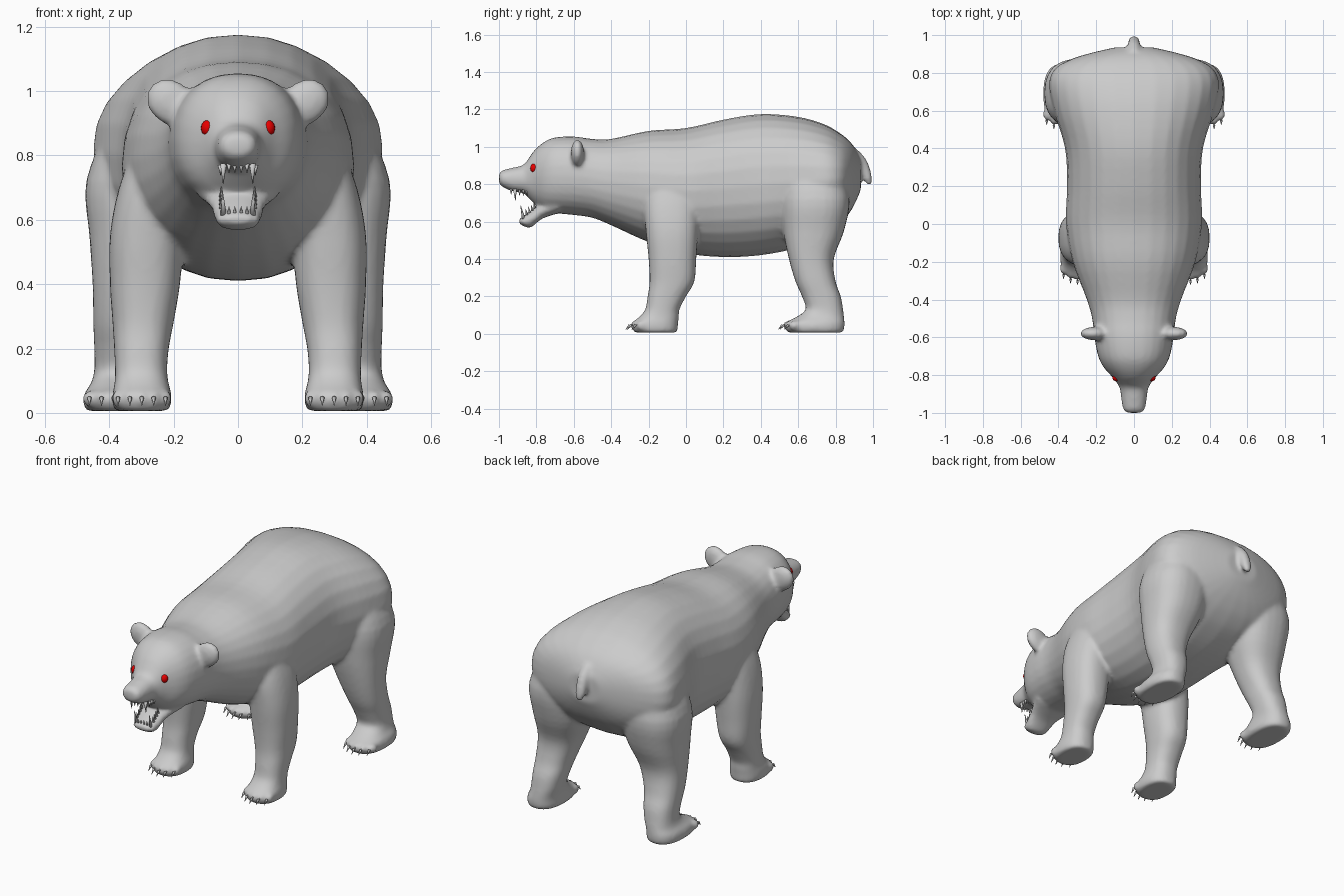
import bpy, bmesh, math
from mathutils import Vector, Matrix

if "Cube" in bpy.data.objects:
    bpy.data.objects.remove(bpy.data.objects["Cube"])


def catmull(rings, steps=4):
    """Smoothly resample a list of rings."""
    out, n = [], len(rings)
    for i in range(n - 1):
        p = [rings[max(0, min(n - 1, i + k))] for k in (-1, 0, 1, 2)]
        for s in range(steps):
            t = s / steps
            out.append([0.5 * (2 * b + (c - a) * t + (2 * a - 5 * b + 4 * c - d) * t * t
                               + (3 * b - a - 3 * c + d) * t ** 3)
                        for a, b, c, d in zip(*p)])
    return out + [list(rings[-1])]


def loft(bm, axis, rings, side=1, power=2.2, n=28):
    """Skin oval rings (t, x0, x1, v0, v1) running along y (v = z) or z (v = y)."""
    loops = []
    for t, x0, x1, v0, v1 in catmull(rings):
        loop = []
        for k in range(n):
            a = 2 * math.pi * k / n
            c, s = math.cos(a), math.sin(a)
            x = (x0 + x1) / 2 + (x1 - x0) / 2 * math.copysign(abs(c) ** (2 / power), c)
            v = (v0 + v1) / 2 + (v1 - v0) / 2 * math.copysign(abs(s) ** (2 / power), s)
            loop.append(bm.verts.new((side * x, t, v) if axis == 'y' else (side * x, v, t)))
        loops.append(loop)
    for a, b in zip(loops, loops[1:]):
        for k in range(n):
            bm.faces.new((a[k], a[(k + 1) % n], b[(k + 1) % n], b[k]))
    bm.faces.new(loops[0])
    bm.faces.new(loops[-1])


def ball(bm, centre, radii, tilt=0):
    m = Matrix.Translation(centre) @ Matrix.Rotation(tilt, 4, 'Y') @ Matrix.Diagonal((*radii, 1))
    bmesh.ops.create_uvsphere(bm, u_segments=16, v_segments=10, radius=1, matrix=m)


def spike(bm, base, tip, r):
    base, tip = Vector(base), Vector(tip)
    d = tip - base
    m = Matrix.Translation((base + tip) / 2) @ d.to_track_quat('Z', 'Y').to_matrix().to_4x4()
    bmesh.ops.create_cone(bm, cap_ends=True, segments=8, radius1=r, radius2=r * 0.1,
                          depth=d.length, matrix=m)


def finish(bm, name):
    bmesh.ops.recalc_face_normals(bm, faces=bm.faces)
    for f in bm.faces:
        f.smooth = True
    me = bpy.data.meshes.new(name)
    bm.to_mesh(me)
    bm.free()
    ob = bpy.data.objects.new(name, me)
    bpy.context.collection.objects.link(ob)
    return ob


def sym(rings):
    """(y, half width, bottom, top) to full ring."""
    return [(y, -w, w, z0, z1) for y, w, z0, z1 in rings]


# torso, neck, head and snout
bm = bmesh.new()
loft(bm, 'y', sym([
    (-1.0, .03, .81, .85), (-.985, .055, .788, .872), (-.93, .067, .762, .887),
    (-.87, .075, .752, .903), (-.84, .092, .725, .94), (-.81, .115, .695, .982),
    (-.76, .16, .66, 1.025), (-.70, .19, .645, 1.05), (-.60, .21, .635, 1.055),
    (-.50, .222, .62, 1.042), (-.40, .25, .58, 1.042), (-.20, .325, .49, 1.085),
    (0, .36, .43, 1.10), (.2, .355, .41, 1.145), (.4, .365, .42, 1.175),
    (.6, .425, .46, 1.16), (.74, .45, .52, 1.12), (.82, .42, .58, 1.075),
    (.87, .34, .64, 1.035), (.905, .23, .70, .99), (.935, .10, .77, .93)]))

# lower jaw
loft(bm, 'y', sym([
    (-.68, .13, .645, .73), (-.77, .092, .615, .70), (-.83, .074, .568, .66),
    (-.87, .066, .576, .628), (-.893, .04, .592, .613)]))

# tail
loft(bm, 'z', [(.795, -.015, .015, .97, .995), (.83, -.028, .028, .945, .995),
               (.88, -.032, .032, .91, .985), (.93, -.035, .035, .86, .965),
               (.98, -.035, .035, .82, .925)])

front_leg = [(.86, .10, .31, -.19, .06), (.70, .13, .37, -.225, .075), (.55, .165, .398, -.215, .065),
             (.40, .18, .398, -.20, .055), (.28, .20, .39, -.195, .045), (.20, .215, .385, -.205, .0),
             (.13, .22, .382, -.218, -.035), (.09, .215, .384, -.25, -.038),
             (.06, .207, .39, -.285, -.042), (.025, .208, .39, -.287, -.045), (.006, .22, .38, -.27, -.05)]
hind_leg = [(.90, .10, .40, .53, .83), (.72, .11, .472, .51, .875), (.55, .14, .462, .52, .845),
            (.40, .20, .452, .55, .79), (.28, .245, .45, .585, .80), (.20, .265, .447, .62, .828),
            (.13, .28, .447, .64, .84), (.09, .287, .458, .59, .845),
            (.06, .287, .478, .535, .848), (.025, .287, .48, .53, .846), (.006, .30, .47, .55, .835)]
feet = [(.299, -.283, .18), (.386, .533, .185)]      # centre x, toe y, width
for s in (1, -1):
    loft(bm, 'z', front_leg, s, 2.4)
    loft(bm, 'z', hind_leg, s, 2.4)
    # ears
    ball(bm, (s * .208, -.58, .965), (.083, .036, .068), -s * .65)
    # toes
    for cx, ty, w in feet:
        for i in range(-2, 3):
            ball(bm, (s * (cx + i * w * .205), ty + .014 + .008 * i * i, .045), (.021, .03, .026))
body = finish(bm, "bear_body")
rm = body.modifiers.new("merge_parts", 'REMESH')
rm.mode = 'VOXEL'
rm.voxel_size = 0.012
rm.use_smooth_shade = True
sm = body.modifiers.new("soften", 'SMOOTH')
sm.factor = 0.5
sm.iterations = 5

# claws
bm = bmesh.new()
for s in (1, -1):
    for cx, ty, w in feet:
        for i in range(-2, 3):
            x, y = s * (cx + i * w * .205), ty + .008 * i * i
            spike(bm, (x, y + .01, .052), (x, y - .024, .044), .009)
            spike(bm, (x, y - .018, .047), (x, y - .04, .022), .007)
finish(bm, "claws")

# teeth
bm = bmesh.new()
for s in (1, -1):
    spike(bm, (s * .045, -.915, .775), (s * .046, -.912, .712), .011)
    spike(bm, (s * .045, -.868, .615), (s * .048, -.885, .688), .010)
    for i in range(4):
        spike(bm, (s * .055, -.89 + i * .02, .77), (s * .054, -.89 + i * .02, .738), .008)
        spike(bm, (s * .052, -.85 + i * .014, .635 + i * .012),
              (s * .052, -.857 + i * .014, .668 + i * .012), .007)
    for x in (.01, .028):
        spike(bm, (s * x, -.935, .775), (s * x, -.935, .745), .008)
        spike(bm, (s * x, -.873, .615), (s * x, -.880, .642), .007)
finish(bm, "teeth")

# eyes
bm = bmesh.new()
for s in (1, -1):
    ball(bm, (s * .094, -.812, .885), (.021, .021, .025))
eyes = finish(bm, "eyes")
red = bpy.data.materials.new("red")
red.diffuse_color = (.8, 0, 0, 1)
red.use_nodes = True
red.node_tree.nodes["Principled BSDF"].inputs["Base Color"].default_value = red.diffuse_color
eyes.data.materials.append(red)
